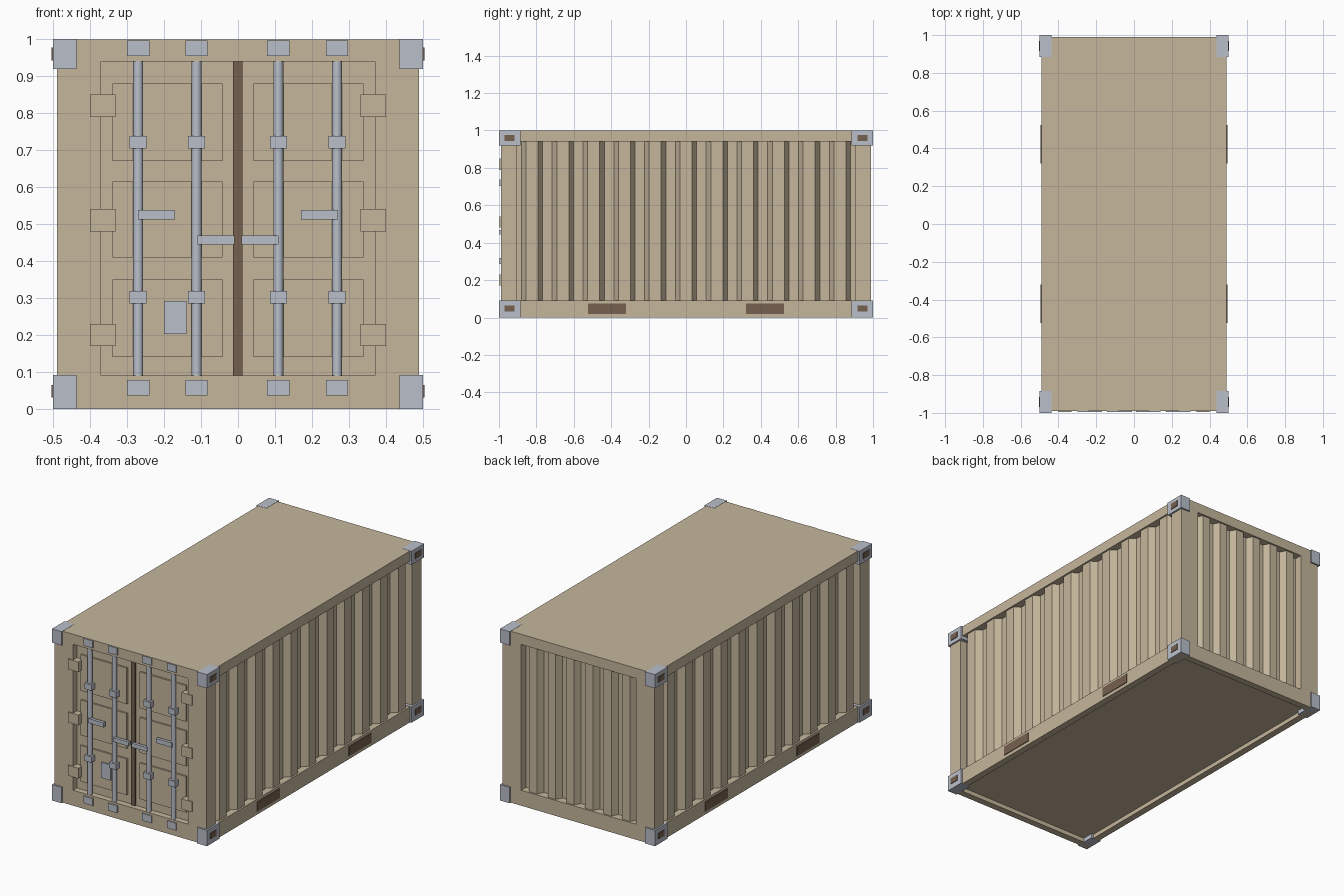
import bpy
import bmesh
from mathutils import Matrix

if "Cube" in bpy.data.objects:
    bpy.data.objects.remove(bpy.data.objects["Cube"], do_unlink=True)


def material(name, rgb):
    m = bpy.data.materials.new(name)
    m.use_nodes = True
    m.diffuse_color = (*rgb, 1)
    m.node_tree.nodes["Principled BSDF"].inputs["Base Color"].default_value = (*rgb, 1)
    return m


TAN = material("tan paint", (0.56, 0.47, 0.335))
STEEL = material("pale steel", (0.49, 0.52, 0.59))
BROWN = material("dark brown", (0.18, 0.12, 0.08))


def finish(name, bm, mat):
    bmesh.ops.recalc_face_normals(bm, faces=bm.faces)
    mesh = bpy.data.meshes.new(name)
    bm.to_mesh(mesh)
    bm.free()
    mesh.materials.append(mat)
    ob = bpy.data.objects.new(name, mesh)
    bpy.context.collection.objects.link(ob)
    return ob


def box(name, x, y, z, mat):
    """Box from (low, high) ranges on each axis."""
    bm = bmesh.new()
    bmesh.ops.create_cube(bm, size=1)
    for v in bm.verts:
        v.co = [(r[0] + r[1]) / 2 + c * (r[1] - r[0]) for r, c in zip((x, y, z), v.co)]
    return finish(name, bm, mat)


def span(c, half):
    return (c - half, c + half)


def flip(r, s):
    return r if s > 0 else (-r[1], -r[0])


def corrugated(name, half, count, crest, rise, place):
    """Trapezoid-ribbed wall; place maps (along, depth) to a floor position."""
    pitch = (2 * half - crest - 2 * rise - 0.05) / (count - 1)
    start = -(pitch * (count - 1) + crest + 2 * rise) / 2
    deep, shallow = 0.046, 0.01
    profile = [(-half, 0.06), (-half, deep)]
    for i in range(count):
        a = start + i * pitch
        profile += [(a, deep), (a + rise, shallow),
                    (a + rise + crest, shallow), (a + 2 * rise + crest, deep)]
    profile += [(half, deep), (half, 0.06)]
    bm = bmesh.new()
    face = bm.faces.new([bm.verts.new((*place(a, d), 0.08)) for a, d in profile])
    top = bmesh.ops.extrude_face_region(bm, geom=[face])["geom"]
    for v in top:
        if isinstance(v, bmesh.types.BMVert):
            v.co.z = 0.95
    return finish(name, bm, TAN)


# Roof, floor and bottom rails
box("roof", (-0.49, 0.49), (-0.99, 0.99), (0.94, 0.999), TAN)
box("floor", (-0.46, 0.46), (-0.96, 0.96), (0.025, 0.06), TAN)
for s, side in ((-1, "right"), (1, "left")):
    box(f"{side}_bottom_rail", flip((0.45, 0.49), s), (-0.99, 0.99), (0, 0.09), TAN)
for s, end in ((-1, "front"), (1, "back")):
    box(f"{end}_bottom_rail", (-0.45, 0.45), flip((0.95, 0.99), s), (0, 0.09), TAN)
    box(f"{end}_sill", (-0.45, 0.45), flip((0.93, 0.95), s), (0.06, 0.09), TAN)

# Corner posts, castings and casting holes
for sx, side in ((-1, "right"), (1, "left")):
    for sy, end in ((-1, "front"), (1, "back")):
        box(f"{end}_{side}_post", flip((0.37, 0.49), sx), flip((0.905, 0.99), sy), (0.09, 0.94), TAN)
        for level, z, hole in (("bottom", (0, 0.092), 0.048), ("top", (0.92, 1), 0.96)):
            box(f"{end}_{side}_{level}_casting", flip((0.437, 0.5), sx), flip((0.885, 1), sy), z, STEEL)
            box(f"{end}_{side}_{level}_casting_hole", flip((0.498, 0.504), sx),
                flip((0.916, 0.97), sy), span(hole, 0.017), BROWN)
        # Forklift pockets
        box(f"{end}_{side}_fork_pocket", flip((0.485, 0.494), sx), flip((0.32, 0.525), sy), (0.02, 0.075), BROWN)

# Corrugated walls
for s, side in ((-1, "right"), (1, "left")):
    corrugated(f"{side}_wall", 0.905, 11, 0.064, 0.025, lambda a, d, s=s: (s * (0.49 - d), a))
corrugated("back_wall", 0.37, 6, 0.05, 0.02, lambda a, d: (a, 0.99 - d))

# Doors with raised panels, hinges and centre seal
for s, side in ((-1, "right"), (1, "left")):
    box(f"{side}_door", flip((0.008, 0.372), s), (-0.955, -0.92), (0.088, 0.942), TAN)
    for i, z in enumerate(((0.14, 0.35), (0.41, 0.615), (0.67, 0.88))):
        box(f"{side}_door_panel_{i + 1}", flip((0.042, 0.34), s), (-0.965, -0.95), z, TAN)
    for i, z in enumerate((0.2, 0.51, 0.82)):
        box(f"{side}_hinge_{i + 1}", flip((0.332, 0.4), s), (-0.996, -0.95), span(z, 0.03), TAN)
box("door_seal", (-0.013, 0.012), (-0.965, -0.92), (0.09, 0.94), BROWN)

# Locking rods with keepers and guides
for i, x in enumerate((-0.27, -0.112, 0.109, 0.268)):
    bm = bmesh.new()
    bmesh.ops.create_cone(bm, cap_ends=True, segments=16, radius1=0.0135, radius2=0.0135,
                          depth=0.86, matrix=Matrix.Translation((x, -0.976, 0.515)))
    rod = finish(f"locking_rod_{i + 1}", bm, STEEL)
    for p in rod.data.polygons:
        p.use_smooth = abs(p.normal.z) < 0.5
    for level, z in (("bottom", 0.057), ("top", 0.976)):
        box(f"rod_keeper_{level}_{i + 1}", span(x, 0.03), (-0.996, -0.985), span(z, 0.021), STEEL)
    for level, z in (("lower", 0.302), ("upper", 0.721)):
        box(f"rod_guide_{level}_{i + 1}", span(x, 0.023), (-0.996, -0.955), span(z, 0.017), STEEL)

# Handles, latches and data plate
for s, side in ((-1, "right"), (1, "left")):
    box(f"{side}_handle", flip((0.17, 0.27), s), (-0.996, -0.978), span(0.525, 0.013), STEEL)
    box(f"{side}_latch", flip((0.01, 0.11), s), (-0.996, -0.978), span(0.457, 0.012), STEEL)
box("data_plate", (-0.2, -0.14), (-0.974, -0.965), (0.202, 0.292), STEEL)
